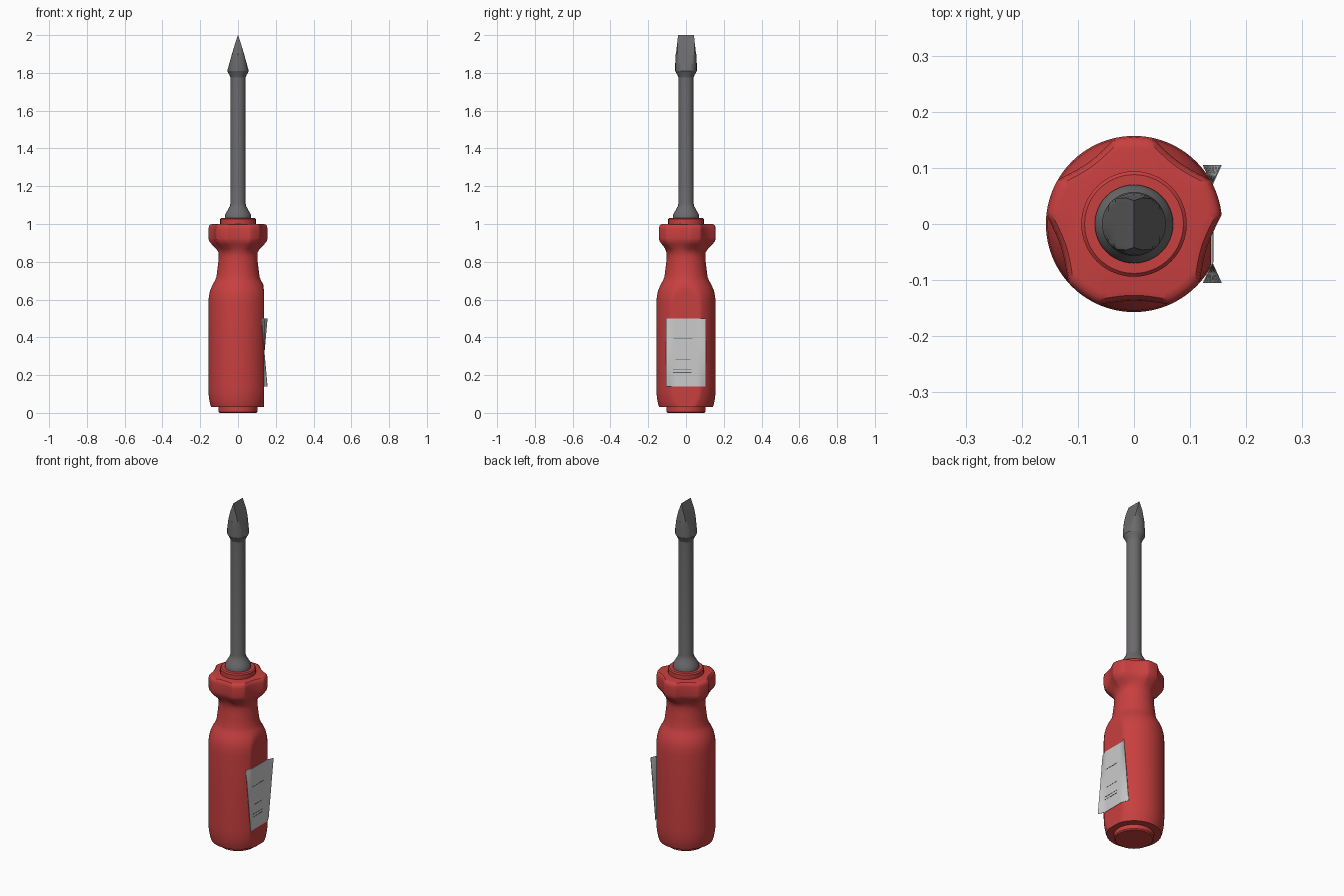
import bpy, bmesh, math

if "Cube" in bpy.data.objects:
    bpy.data.objects.remove(bpy.data.objects["Cube"])

def mat(name, rgb):
    m = bpy.data.materials.new(name)
    m.diffuse_color = (*rgb, 1)
    m.use_nodes = True
    m.node_tree.nodes["Principled BSDF"].inputs["Base Color"].default_value = m.diffuse_color
    return m

RED = mat("handle_red", (0.58, 0.05, 0.05))
STEEL = mat("steel_grey", (0.15, 0.145, 0.15))
PAPER = mat("label_grey", (0.6, 0.6, 0.6))
INK = mat("label_lines", (0.12, 0.12, 0.12))

def finish(name, bm, material, angle=35):
    bmesh.ops.recalc_face_normals(bm, faces=bm.faces)
    me = bpy.data.meshes.new(name)
    bm.to_mesh(me)
    bm.free()
    me.materials.append(material)
    ob = bpy.data.objects.new(name, me)
    bpy.context.collection.objects.link(ob)
    bpy.ops.object.select_all(action='DESELECT')
    ob.select_set(True)
    bpy.context.view_layer.objects.active = ob
    bpy.ops.object.shade_smooth_by_angle(angle=math.radians(angle))
    return ob

def loft(name, profile, material, shape=None, n=120, angle=35):
    """Stack rings of (z, radius); shape(x, y, z, angle) reshapes each ring."""
    bm = bmesh.new()
    rings = []
    for z, r in profile:
        ring = []
        for i in range(n):
            a = 2 * math.pi * i / n
            x, y = r * math.cos(a), r * math.sin(a)
            if shape:
                x, y = shape(x, y, z, a)
            ring.append(bm.verts.new((x, y, z)))
        rings.append(ring)
    for lo, hi in zip(rings, rings[1:]):
        for i in range(n):
            j = (i + 1) % n
            bm.faces.new((lo[i], lo[j], hi[j], hi[i]))
    bm.faces.new(rings[0])
    bm.faces.new(rings[-1])
    return finish(name, bm, material, angle)

# Handle: flat on +x for the label, five finger scallops round the collar
def handle_shape(x, y, z, a):
    if z < 0.8:
        return min(x, 0.137), y
    if z > 0.855:
        step = 2 * math.pi / 5
        d = (a - 1.5 * math.pi + step / 2) % step - step / 2
        t = min(1, abs(d) / math.radians(24))
        w = min(1, (z - 0.855) / 0.04)
        k = 1 - 0.13 * w * (1 - t * t)
        return x * k, y * k
    return x, y

loft("handle_grip", [
    (0.03, 0.142), (0.045, 0.147), (0.07, 0.152), (0.10, 0.156), (0.14, 0.157),
    (0.35, 0.157), (0.58, 0.157), (0.62, 0.154), (0.65, 0.147), (0.68, 0.134),
    (0.70, 0.122), (0.72, 0.114), (0.76, 0.109), (0.80, 0.104), (0.83, 0.102),
    (0.85, 0.104), (0.87, 0.117), (0.89, 0.138), (0.91, 0.154), (0.925, 0.157),
    (0.975, 0.157), (0.99, 0.154), (0.998, 0.146), (1.0, 0.135)], RED, handle_shape)
loft("handle_end_button", [(0, 0.097), (0.006, 0.103), (0.035, 0.103)], RED, n=64)
loft("handle_top_ring", [(0.99, 0.094), (1.026, 0.094), (1.032, 0.088)], RED, n=64)

# Steel shaft with a flared foot
loft("shaft", [(1.02, 0.07), (1.04, 0.07), (1.055, 0.066), (1.075, 0.054), (1.095, 0.043),
               (1.11, 0.04), (1.78, 0.04)], STEEL, n=48)

# Flat blade tip: round head clamped to a wedge
def tip_shape(x, y, z, a):
    hx = max(0.0008, 0.057 * ((2.0 - z) / 0.19) ** 0.9)
    hy = 0.057 if z < 1.9 else 0.053 - 0.11 * (z - 1.9)
    return max(-hx, min(hx, x)), max(-hy, min(hy, y))

loft("blade_tip", [(1.775, 0.04), (1.79, 0.046), (1.81, 0.057), (1.85, 0.057),
                   (1.898, 0.055), (1.9, 0.055), (1.95, 0.055), (2.0, 0.055)],
     STEEL, tip_shape, n=64, angle=20)

# Paper label whose corners curl away from the flat
def label_x(y, z):
    t = max(0, (abs(y) - 0.07) / 0.035)
    return 0.1395 + 0.016 * math.copysign(t, y) * (z - 0.32) / 0.18

def plate(name, y0, y1, z0, z1, out, thick, material, ny=1, nz=1):
    bm = bmesh.new()
    g = []
    for i in range(ny + 1):
        for j in range(nz + 1):
            y, z = y0 + (y1 - y0) * i / ny, z0 + (z1 - z0) * j / nz
            g.append([bm.verts.new((label_x(y, z) + out + d, y, z)) for d in (0, thick)])
    w = nz + 1
    for i in range(ny):
        for j in range(nz):
            q = [i * w + j, (i + 1) * w + j, (i + 1) * w + j + 1, i * w + j + 1]
            bm.faces.new([g[k][1] for k in q])
            bm.faces.new([g[k][0] for k in reversed(q)])
    rim = [e for e in bm.edges if e.is_boundary]
    bmesh.ops.bridge_loops(bm, edges=rim)
    return finish(name, bm, material)

plate("label", -0.105, 0.105, 0.14, 0.50, -0.001, 0.002, PAPER, 12, 10)

# Thin printed rules on the label
for k, (y0, y1, z) in enumerate([(-0.065, 0.035, 0.392), (-0.055, 0.025, 0.283),
                                 (-0.069, 0.03, 0.23), (-0.069, 0.03, 0.214)]):
    plate(f"label_rule_{k + 1}", y0, y1, z - 0.0015, z + 0.0015, 0.001, 0.0008, INK)
